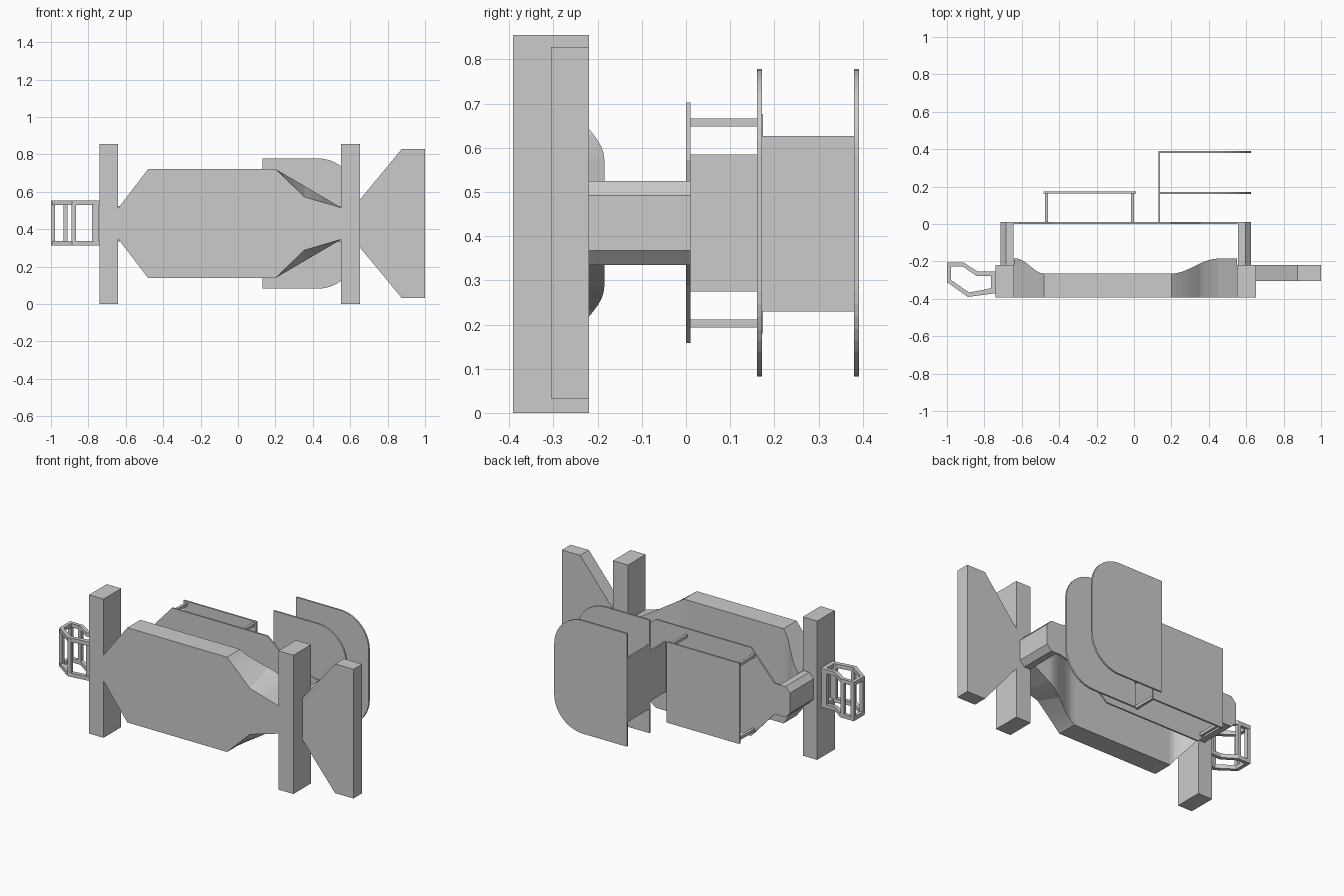
import bpy, bmesh, math

if "Cube" in bpy.data.objects:
    bpy.data.objects.remove(bpy.data.objects["Cube"])

ZC = 0.43  # mid height, the model is mirrored about it


def finish(name, bm):
    bmesh.ops.recalc_face_normals(bm, faces=bm.faces)
    me = bpy.data.meshes.new(name)
    bm.to_mesh(me)
    bm.free()
    ob = bpy.data.objects.new(name, me)
    bpy.context.collection.objects.link(ob)
    return ob


def box(name, x0, x1, y0, y1, z0, z1):
    return prism(name, [(x0, z0), (x1, z0), (x1, z1), (x0, z1)], y0, y1)


def prism(name, pts, a, b, axis='y'):
    """Extrude an xz profile along y, or an xy profile along z."""
    bm = bmesh.new()
    place = (lambda p, h: (p[0], h, p[1])) if axis == 'y' else (lambda p, h: (p[0], p[1], h))
    lo = [bm.verts.new(place(p, a)) for p in pts]
    hi = [bm.verts.new(place(p, b)) for p in pts]
    bm.faces.new(lo)
    bm.faces.new(hi)
    n = len(pts)
    for i in range(n):
        bm.faces.new((lo[i], lo[(i + 1) % n], hi[(i + 1) % n], hi[i]))
    return finish(name, bm)


def mirrored(half):
    """Profile of (x, half height) made symmetric about ZC."""
    return [(x, ZC + h) for x, h in half] + [(x, ZC - h) for x, h in reversed(half)]


def lerp(x, pts):
    for (x0, v0), (x1, v1) in zip(pts, pts[1:]):
        if x <= x1:
            return v0 + (v1 - v0) * (x - x0) / (x1 - x0)
    return pts[-1][1]


def ease(t):
    t = min(1, max(0, t))
    return 0.5 - 0.5 * math.cos(math.pi * t)


# Upright posts
box("left_post", -0.74, -0.642, -0.392, -0.22, 0, 0.855)
box("right_post", 0.55, 0.652, -0.392, -0.22, 0, 0.855)

# Flared end fin
prism("end_fin", mirrored([(0.65, 0.125), (0.875, 0.398), (1.0, 0.398)]), -0.305, -0.22)

# Main body, lofted along x with a curved back and scooped right corners
front_half = [(-0.642, 0.08), (-0.48, 0.292), (0.2, 0.292), (0.355, 0.142), (0.552, 0.085)]
back_half = [(-0.642, 0.08), (-0.48, 0.292), (0.2, 0.292), (0.552, 0.085)]
xs = [-0.642 + 0.162 * i / 8 for i in range(9)]
xs += [0.2 + 0.155 * i / 6 for i in range(7)] + [0.355 + 0.095 * i / 4 for i in range(1, 5)] + [0.552]
bm = bmesh.new()
rings = []
for x in xs:
    yb = -0.265 + 0.08 * (ease((-0.48 - x) / 0.15) + ease((x - 0.2) / 0.25))
    f, b = lerp(x, front_half), lerp(x, back_half)
    rings.append([bm.verts.new(c) for c in ((x, -0.392, ZC - f), (x, -0.392, ZC + f),
                                            (x, yb, ZC + b), (x, yb, ZC - b))])
for r, s in zip(rings, rings[1:]):
    for i in range(4):
        j = (i + 1) % 4
        bm.faces.new((r[i], r[j], s[j], s[i]))
bm.faces.new(rings[0])
bm.faces.new(rings[-1])
body = finish("main_body", bm)

# Chamfered arms joining the body to the back plate
prism("left_arm", mirrored([(-0.715, 0.0625), (-0.685, 0.095), (-0.645, 0.095)]), -0.22, 0.002)
prism("right_arm", mirrored([(0.555, 0.095), (0.595, 0.095), (0.625, 0.0625)]), -0.22, 0.002)

# Back plate
prism("back_plate", mirrored([(-0.715, 0.0625), (-0.685, 0.095), (-0.61, 0.095), (-0.45, 0.272),
                              (0.2, 0.272), (0.355, 0.142), (0.53, 0.095), (0.595, 0.095),
                              (0.625, 0.0625)]), 0, 0.01)

# Square rear panel on four standoff rods
box("rear_panel", -0.485, 0.01, 0.163, 0.174, 0.18, 0.677)
for x in (-0.468, -0.008):
    for z in (0.202, 0.657):
        box("standoff_rod", x - 0.008, x + 0.008, 0.005, 0.168, z - 0.009, z + 0.009)

# Two rounded rear panels and their connecting webs
R = 0.195
arc = [(0.625 - R + R * math.sin(math.radians(a)), 0.348 - R + R * math.cos(math.radians(a)))
       for a in range(0, 91, 9)]
for y in (0.161, 0.380):
    prism("rounded_panel", mirrored([(0.13, 0.348)] + arc), y, y + 0.011)
box("inner_web", 0.13, 0.14, 0.005, 0.165, 0.275, 0.585)
box("outer_web", 0.13, 0.14, 0.168, 0.384, 0.23, 0.627)

# Open cage on the left post: two flat hoops joined by upright bars
outer = [(-1, -0.205), (-0.912, -0.205), (-0.835, -0.255), (-0.74, -0.255),
         (-0.74, -0.37), (-0.888, -0.39), (-1, -0.31)]
inner = [(-0.979, -0.226), (-0.918, -0.226), (-0.842, -0.277), (-0.765, -0.277),
         (-0.765, -0.345), (-0.882, -0.366), (-0.979, -0.299)]
for z in (0.313, 0.528):
    bm = bmesh.new()
    loops = [[bm.verts.new((x, y, h)) for x, y in p]
             for p, h in ((outer, z), (outer, z + 0.024), (inner, z + 0.024), (inner, z))]
    for k in range(4):
        A, B = loops[k], loops[(k + 1) % 4]
        for i in range(7):
            j = (i + 1) % 7
            bm.faces.new((A[i], A[j], B[j], B[i]))
    finish("cage_hoop", bm)
for x, y, w in ((-0.989, -0.217, 0.011), (-0.989, -0.304, 0.011), (-0.922, -0.216, 0.011),
                (-0.878, -0.377, 0.011), (-0.762, -0.266, 0.018), (-0.762, -0.355, 0.018)):
    box("cage_bar", x - w, x + w, y - 0.011, y + 0.011, 0.32, 0.545)
